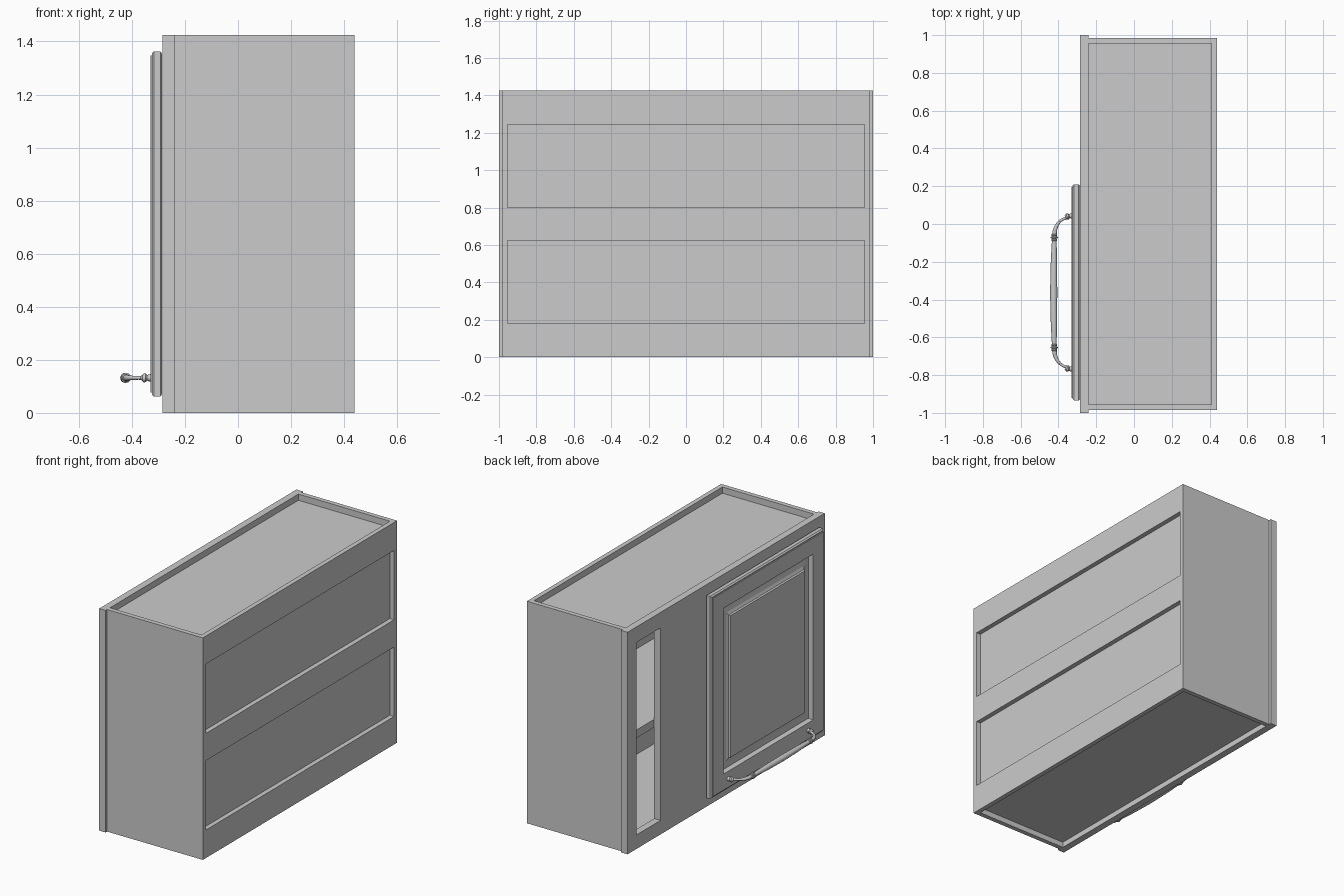
import bpy, bmesh
from mathutils import Vector

old = bpy.data.objects.get("Cube")
if old:
    bpy.data.objects.remove(old, do_unlink=True)

# One plain grey paint
grey = bpy.data.materials.new("plain_grey")
grey.use_nodes = True
grey.diffuse_color = (0.6, 0.6, 0.6, 1)
grey.node_tree.nodes["Principled BSDF"].inputs["Base Color"].default_value = (0.6, 0.6, 0.6, 1)


def add_box(bm, x, y, z):
    """Add a box spanning the given (low, high) ranges."""
    verts = bmesh.ops.create_cube(bm, size=1)["verts"]
    for v in verts:
        v.co = Vector([(a + b) / 2 + c * (b - a) for (a, b), c in zip((x, y, z), v.co)])


def finish(bm, name):
    bmesh.ops.recalc_face_normals(bm, faces=bm.faces)
    mesh = bpy.data.meshes.new(name)
    bm.to_mesh(mesh)
    bm.free()
    mesh.materials.append(grey)
    obj = bpy.data.objects.new(name, mesh)
    bpy.context.collection.objects.link(obj)
    return obj


def cut_box(name, outer, holes):
    """Box with box-shaped pockets cut out of it."""
    bm = bmesh.new()
    add_box(bm, *outer)
    obj = finish(bm, name)
    bm = bmesh.new()
    for hole in holes:
        add_box(bm, *hole)
    cutter = finish(bm, name + "_cutter")
    cutter.hide_render = True
    mod = obj.modifiers.new("pockets", 'BOOLEAN')
    mod.operation, mod.solver, mod.object = 'DIFFERENCE', 'EXACT', cutter
    bpy.context.view_layer.objects.active = obj
    bpy.ops.object.modifier_apply(modifier=mod.name)
    bpy.data.objects.remove(cutter, do_unlink=True)
    return obj


def tube(name, points, kind):
    """Round rod through (x, y, radius) points at the handle height."""
    curve = bpy.data.curves.new(name, 'CURVE')
    curve.dimensions = '3D'
    curve.bevel_depth, curve.bevel_resolution = 1, 4
    curve.use_fill_caps = True
    curve.resolution_u = 6
    spline = curve.splines.new(kind)
    items = spline.bezier_points if kind == 'BEZIER' else spline.points
    items.add(len(points) - 1)
    for p, (x, y, r) in zip(items, points):
        p.radius = r
        if kind == 'BEZIER':
            p.co = (x, y, HANDLE_Z)
            p.handle_left_type = p.handle_right_type = 'AUTO'
        else:
            p.co = (x, y, HANDLE_Z, 1)
    curve.materials.append(grey)
    obj = bpy.data.objects.new(name, curve)
    bpy.context.collection.objects.link(obj)
    bpy.ops.object.select_all(action='DESELECT')
    obj.select_set(True)
    bpy.context.view_layer.objects.active = obj
    bpy.ops.object.convert(target='MESH')
    bpy.ops.object.shade_smooth_by_angle()
    return bpy.context.object


HEIGHT = 1.425
FRAME_FRONT, FRAME_BACK, REAR = -0.285, -0.24, 0.44
inside_y = (-0.955, 0.955)
tray_x = (FRAME_BACK - 0.1, 0.41)
room_x = (FRAME_BACK - 0.1, 0.40)
recess_x = (0.41, REAR + 0.1)

# Carcass: open trays above and below, two rear recesses, two shelves of space
cut_box("carcass", ((FRAME_BACK, REAR), (-0.985, 0.985), (0, HEIGHT)), [
    (tray_x, inside_y, (HEIGHT - 0.04, HEIGHT + 0.1)),
    (tray_x, inside_y, (-0.1, 0.035)),
    (recess_x, inside_y, (0.18, 0.625)),
    (recess_x, inside_y, (0.80, 1.245)),
    (room_x, inside_y, (0.05, 0.675)),
    (room_x, inside_y, (0.727, 1.365)),
])

# Face frame: narrow open bay and the bay behind the door
through = (FRAME_FRONT - 0.1, FRAME_BACK + 0.1)
cut_box("face_frame", ((FRAME_FRONT, FRAME_BACK), (-1, 1), (0, HEIGHT)), [
    (through, (0.665, 0.91), (0.09, 1.325)),
    (through, (-0.86, 0.13), (0.13, 1.29)),
])

# Door: nested rectangles of (inset, x) from the rear edge to the raised field
door_profile = [(0.008, -0.286), (0, -0.293), (0, -0.317), (0.008, -0.325),
                (0.014, -0.325), (0.014, -0.33), (0.118, -0.33), (0.125, -0.302),
                (0.15, -0.303), (0.175, -0.308), (0.192, -0.316), (0.195, -0.327)]
bm = bmesh.new()
rings = []
for inset, x in door_profile:
    y0, y1, z0, z1 = -0.935 + inset, 0.21 - inset, 0.062 + inset, 1.362 - inset
    rings.append([bm.verts.new((x, y, z)) for y, z in ((y0, z0), (y1, z0), (y1, z1), (y0, z1))])
for a, b in zip(rings, rings[1:]):
    for i in range(4):
        j = (i + 1) % 4
        bm.faces.new((a[i], a[j], b[j], b[i]))
bm.faces.new(rings[0])
bm.faces.new(rings[-1])
finish(bm, "door")

# Pull handle: bowed grip, curved arms, collars and turned feet
HANDLE_Z, MID_Y = 0.132, -0.3625
tube("handle_grip", [(-0.422, MID_Y - 0.29, 0.012), (-0.424, MID_Y - 0.15, 0.017),
                     (-0.425, MID_Y, 0.019), (-0.424, MID_Y + 0.15, 0.017),
                     (-0.422, MID_Y + 0.29, 0.012)], 'BEZIER')
for side, label in ((1, "left"), (-1, "right")):
    def at(offset):
        return MID_Y + side * offset

    tube(label + "_handle_arm", [(-0.422, at(0.29), 0.013), (-0.417, at(0.335), 0.011),
                                 (-0.398, at(0.37), 0.008), (-0.375, at(0.388), 0.007),
                                 (-0.35, at(0.398), 0.009)], 'BEZIER')
    for k, r in enumerate((0.015, 0.019, 0.015)):
        y = 0.278 + 0.013 * k
        tube(label + "_handle_collar", [(-0.422, at(y - 0.006), r * 0.8), (-0.422, at(y - 0.003), r),
                                        (-0.422, at(y + 0.003), r), (-0.422, at(y + 0.006), r * 0.8)], 'POLY')
    tube(label + "_handle_foot", [(-0.328, at(0.405), 0.014), (-0.336, at(0.405), 0.013),
                                  (-0.342, at(0.404), 0.010), (-0.347, at(0.403), 0.016),
                                  (-0.355, at(0.402), 0.017), (-0.363, at(0.398), 0.009)], 'POLY')
